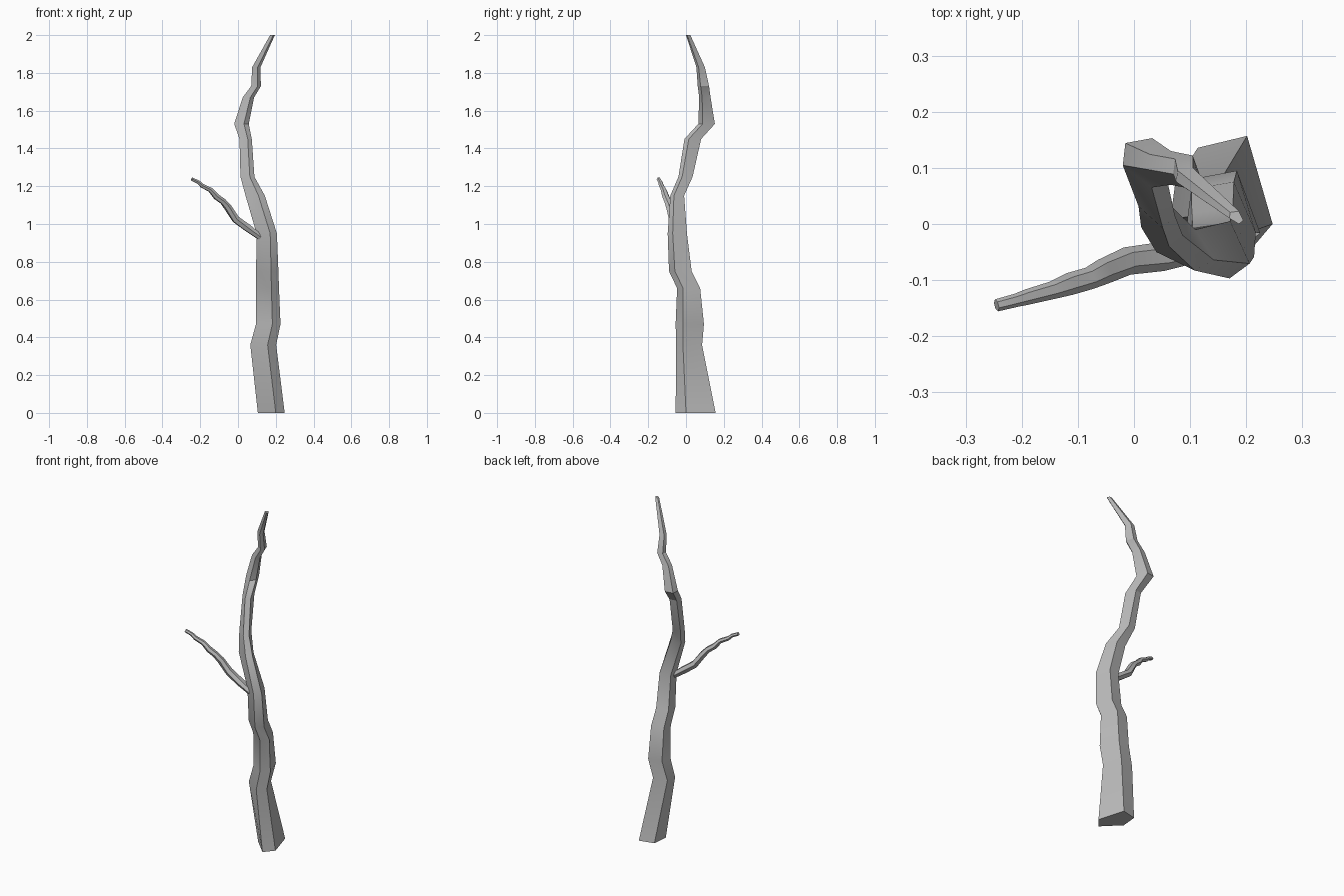
import bpy, bmesh, math
from mathutils import Vector

cube = bpy.data.objects.get("Cube")
if cube:
    bpy.data.objects.remove(cube, do_unlink=True)

bark = bpy.data.materials.new("grey bark")
bark.use_nodes = True
bark.diffuse_color = (0.5, 0.5, 0.5, 1)
bark.node_tree.nodes["Principled BSDF"].inputs["Base Color"].default_value = bark.diffuse_color


def loft(name, rings):
    """Skin a closed tube through equal-sized rings of points."""
    bm = bmesh.new()
    loops = [[bm.verts.new(p) for p in ring] for ring in rings]
    n = len(loops[0])
    for low, high in zip(loops, loops[1:]):
        for i in range(n):
            j = (i + 1) % n
            bm.faces.new((low[i], low[j], high[j], high[i]))
    bm.faces.new(loops[0])
    bm.faces.new(loops[-1])
    bmesh.ops.recalc_face_normals(bm, faces=bm.faces)
    mesh = bpy.data.meshes.new(name)
    bm.to_mesh(mesh)
    bm.free()
    mesh.materials.append(bark)
    obj = bpy.data.objects.new(name, mesh)
    bpy.context.collection.objects.link(obj)
    bpy.ops.object.select_all(action='DESELECT')
    obj.select_set(True)
    bpy.context.view_layer.objects.active = obj
    bpy.ops.object.shade_smooth_by_angle(angle=math.radians(30))
    return obj


# Trunk: one irregular five-sided section fitted to the extents at each height
section = [(0.68, 1), (1, 0.26), (0.67, 0), (0, 0.45), (0.06, 0.9)]
# height, x min, x max, y min, y max
extents = [
    (0.00, 0.105, 0.247, -0.055, 0.157),
    (0.36, 0.065, 0.202, -0.052, 0.085),
    (0.47, 0.095, 0.225, -0.055, 0.095),
    (0.66, 0.095, 0.217, -0.047, 0.075),
    (0.75, 0.096, 0.214, -0.090, 0.030),
    (0.95, 0.098, 0.206, -0.097, 0.005),
    (1.15, 0.040, 0.142, -0.083, -0.010),
    (1.25, 0.013, 0.087, -0.040, 0.035),
    (1.45, 0.008, 0.073, -0.008, 0.080),
    (1.53, -0.020, 0.057, 0.065, 0.153),
    (1.67, 0.025, 0.085, 0.070, 0.130),
    (1.73, 0.070, 0.121, 0.062, 0.122),
    (1.83, 0.075, 0.119, 0.055, 0.100),
    (2.00, 0.170, 0.195, 0.000, 0.023),
]
loft("trunk", [[(x0 + u * (x1 - x0), y0 + v * (y1 - y0), z) for u, v in section]
               for z, x0, x1, y0, y1 in extents])

# Side branch: a tapering tube swept along a crooked path
path = [  # x, y, z, radius
    (0.125, -0.045, 0.925, 0.020),
    (0.050, -0.058, 0.980, 0.026),
    (-0.012, -0.066, 1.025, 0.025),
    (-0.055, -0.085, 1.090, 0.023),
    (-0.080, -0.097, 1.120, 0.020),
    (-0.115, -0.107, 1.145, 0.020),
    (-0.145, -0.118, 1.180, 0.016),
    (-0.190, -0.130, 1.203, 0.014),
    (-0.210, -0.136, 1.222, 0.012),
    (-0.245, -0.145, 1.238, 0.011),
]
points = [Vector(p[:3]) for p in path]
rings = []
for k, p in enumerate(points):
    along = (points[min(k + 1, len(points) - 1)] - points[max(k - 1, 0)]).normalized()
    side = along.cross(Vector((0, 0, 1))).normalized()
    up = side.cross(along)
    angles = [math.tau * i / 6 for i in range(6)]
    rings.append([p + path[k][3] * (side * math.cos(a) + up * 0.85 * math.sin(a)) for a in angles])
loft("side_branch", rings)
